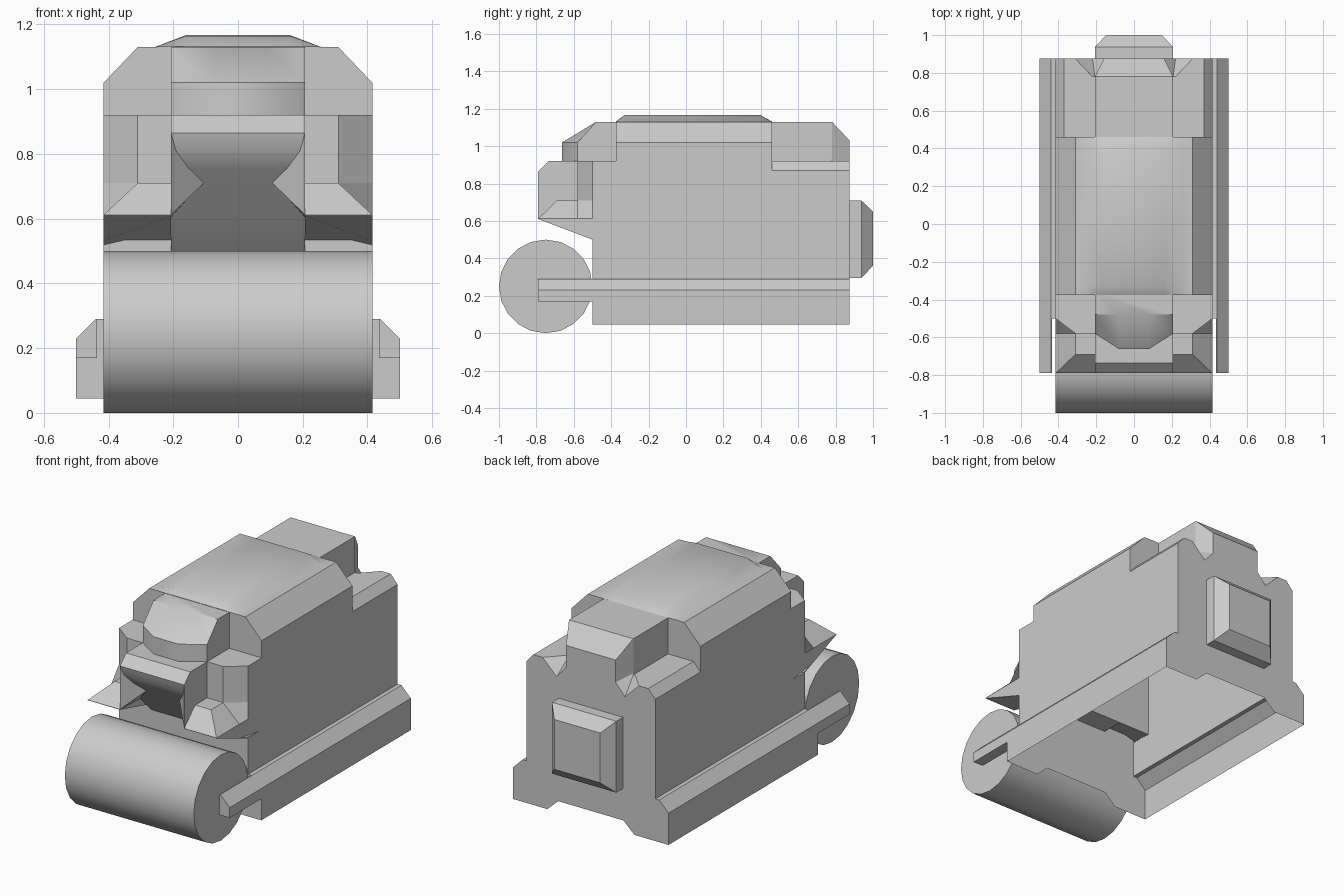
import bpy, bmesh, math

if "Cube" in bpy.data.objects:
    bpy.data.objects.remove(bpy.data.objects["Cube"])


def loft(name, sections, smooth=None, skip=()):
    """Skin a list of equal-length 3D loops and cap both ends.
    Strips whose index is in skip are left open ("start"/"end" for caps)."""
    bm = bmesh.new()
    rings = [[bm.verts.new(p) for p in s] for s in sections]
    n = len(rings[0])
    gone = []
    for a, b in zip(rings, rings[1:]):
        for i in range(n):
            j = (i + 1) % n
            f = bm.faces.new((a[i], a[j], b[j], b[i]))
            if i in skip:
                gone.append(f)
    start, end = bm.faces.new(rings[0][::-1]), bm.faces.new(rings[-1])
    gone += [f for key, f in (("start", start), ("end", end)) if key in skip]
    bmesh.ops.recalc_face_normals(bm, faces=bm.faces)
    bmesh.ops.delete(bm, geom=gone, context='FACES')
    me = bpy.data.meshes.new(name)
    bm.to_mesh(me)
    bm.free()
    ob = bpy.data.objects.new(name, me)
    bpy.context.collection.objects.link(ob)
    if smooth:
        bpy.ops.object.select_all(action='DESELECT')
        ob.select_set(True)
        bpy.context.view_layer.objects.active = ob
        bpy.ops.object.shade_smooth_by_angle(angle=math.radians(smooth))
    return ob


def sym(half, y):
    """Cross-section at y, mirrored from its right half (x, z)."""
    return [(x, y, z) for x, z in half] + [(-x, y, z) for x, z in reversed(half)]


def plan(pts, z):
    return [(x, y, z) for x, y in pts]


def along_x(pts, x):
    return [(x, y, z) for y, z in pts]


def mirrored(name, sections):
    """Right and left copies of a lofted part."""
    loft("right_" + name, sections)
    loft("left_" + name, [[(-x, y, z) for x, y, z in s] for s in sections])


# Lower body shell with side rails, open underneath and into the roof
low = [(.21, .11), (.28, .045), (.5, .045), (.5, .23), (.44, .29), (.415, .29), (.415, .83)]
loft("lower_body", [sym(low, -.5), sym(low, .875)], skip=(0, 1, 6, 11, 12, 13))

# Main roof with chamfered edges and a gently raised centre
roof = []
for y, top in ((-.375, 1.132), (-.33, 1.165), (.04, 1.167), (.4, 1.165), (.46, 1.13)):
    roof.append(sym([(.415, .83), (.415, 1.02), (.31, 1.13), (.255, 1.131), (.16, top)], y))
loft("roof", roof, 35, skip=(9,))

# Rear hood with low shoulders and V notches
mid = [(.415, .83), (.415, .87), (.37, .92), (.22, .92), (.207, .92), (.207, 1.13)]
end = [(.415, .83), (.415, .87), (.37, .92), (.31, .92), (.22, .832), (.207, 1.03)]
end = end[:5] + [(.16, .9), (.16, 1.03)]
mid = mid[:5] + [(.207, .93), (.207, 1.13)]
loft("rear_hood", [sym(mid, .455), sym(mid, .78), sym(end, .875)], skip=(13, "start"))

# Rear hatch
loft("rear_hatch", [sym([(x, z0), (x, z1)], y) for x, z0, z1, y in
                    ((.207, .295, .71, .87), (.207, .295, .71, .937), (.148, .36, .65, 1.0))])

# Upper nose: rounded front, sloping brow
nose = [(.207, -.36), (.207, -.58), (.08, -.662), (-.08, -.662), (-.207, -.58), (-.207, -.36)]
brow = [(.207, -.36), (.207, -.48), (.08, -.48), (-.08, -.48), (-.207, -.48), (-.207, -.36)]
loft("upper_nose", [plan(nose, .9), plan(nose, 1.02), plan(brow, 1.13)], 35)

# Lower nose: lip over a concave throat
throat = [(-.37, .92), (-.735, .92), (-.79, .865), (-.775, .81), (-.735, .755),
          (-.69, .71), (-.61, .61), (-.5, .5), (-.37, .5)]
loft("lower_nose", [along_x(throat, -.207), along_x(throat, .207)], 40)

# Front columns beside the nose
col = [(.2, -.37), (.415, -.37), (.415, -.5), (.31, -.58), (.2, -.58)]
mirrored("front_column", [plan(col, .70), plan(col, .92)])

# Flared flanges, with a sloping underside back to the body
upper = [(.207, -.37), (.415, -.37), (.415, -.5), (.31, -.58), (.31, -.69), (.207, -.69)]
lower = [(.207, -.37), (.415, -.37), (.415, -.5), (.415, -.58), (.415, -.79), (.207, -.79)]
under = [(x, y, .5 + .11 * max(0, -.5 - y) / .29) for x, y in lower]
mirrored("front_flange", [plan(upper, .71), plan(lower, .612), under])

# Cheeks pointing into the throat
mirrored("throat_cheek", [[(.207, -.79, .865), (.207, -.79, .81), (.207, -.79, .612), (.207, -.5, .6), (.207, -.5, .8)],
                          [(.106, -.69, .718), (.106, -.69, .714), (.106, -.69, .71), (.106, -.5, .71), (.106, -.5, .718)]])

# Arms holding the roller
arm = [(.435, .17), (.5, .17), (.5, .23), (.44, .29), (.435, .29)]
mirrored("roller_arm", [[(x, y, z) for x, z in arm] for y in (-.79, -.5)])

# Front roller
ring = [(-.75 + .25 * math.cos(i * math.tau / 20), .25 + .25 * math.sin(i * math.tau / 20)) for i in range(20)]
loft("front_roller", [along_x(ring, -.415), along_x(ring, .415)], 30)
